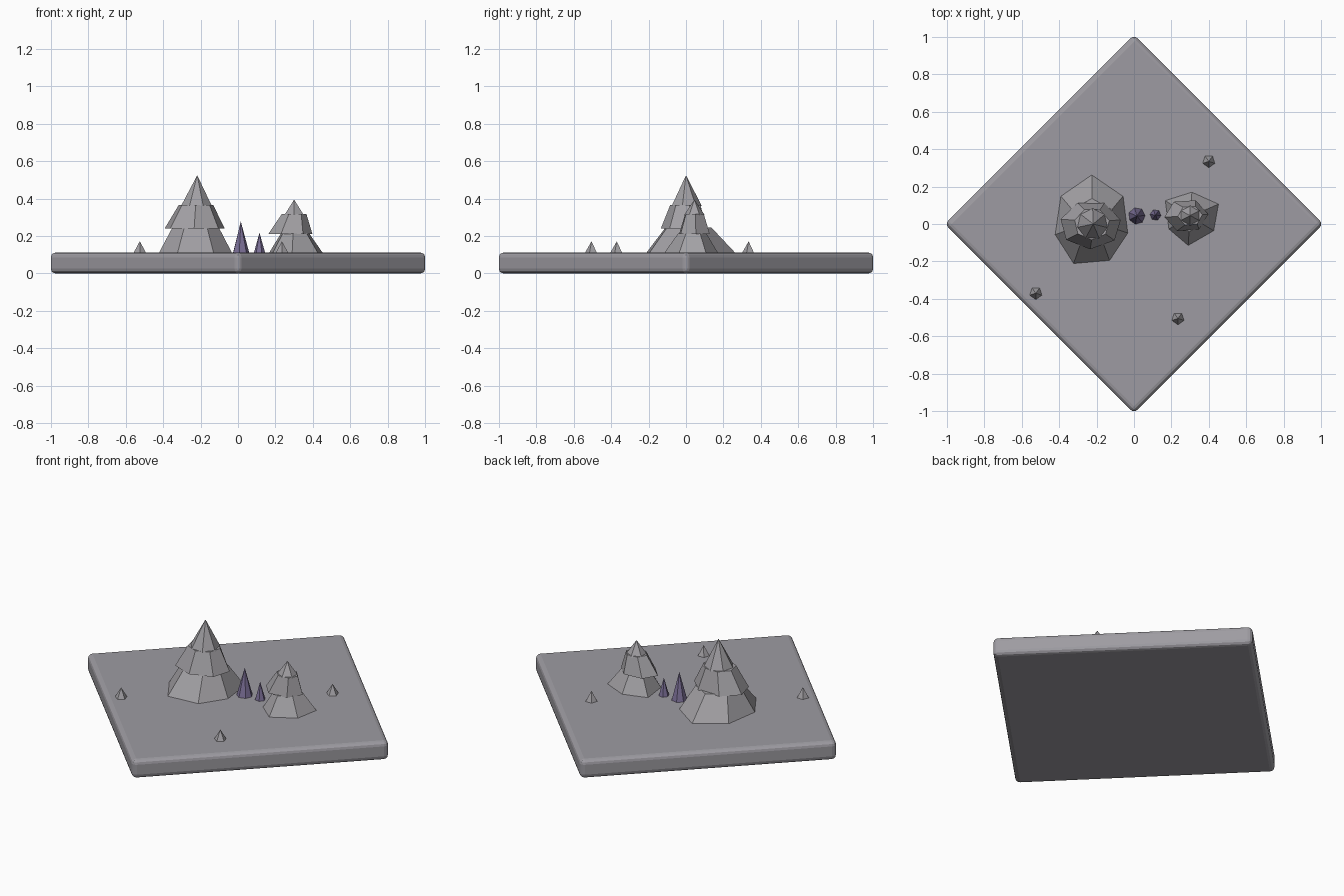
import bpy, bmesh, math

if "Cube" in bpy.data.objects:
    bpy.data.objects.remove(bpy.data.objects["Cube"])


def mat(name, col):
    m = bpy.data.materials.new(name)
    m.diffuse_color = (*col, 1)
    m.use_nodes = True
    m.node_tree.nodes["Principled BSDF"].inputs["Base Color"].default_value = m.diffuse_color
    return m


stone = mat("grey stone", (0.36, 0.35, 0.37))
slate = mat("slab grey", (0.34, 0.33, 0.36))
violet = mat("muted violet", (0.20, 0.16, 0.31))


def finish(name, bm, m):
    bmesh.ops.recalc_face_normals(bm, faces=bm.faces[:])
    me = bpy.data.meshes.new(name)
    bm.to_mesh(me)
    bm.free()
    me.materials.append(m)
    ob = bpy.data.objects.new(name, me)
    bpy.context.collection.objects.link(ob)
    return ob


def loft(bm, low, z0, high, z1):
    """Closed tier between two rings; a single top point makes a peak."""
    a = [bm.verts.new((x, y, z0)) for x, y in low]
    b = [bm.verts.new((x, y, z1)) for x, y in high]
    n = len(a)
    bm.faces.new(a[::-1])
    if len(b) > 1:
        bm.faces.new(b)
    for i in range(n):
        j = (i + 1) % n
        if len(b) > 1:
            bm.faces.new((a[i], a[j], b[j], b[i]))
        else:
            bm.faces.new((a[i], a[j], b[0]))


def ring(cx, cy, rx, ry, n, start):
    return [(cx + rx * math.cos(math.radians(start) + math.tau * i / n),
             cy + ry * math.sin(math.radians(start) + math.tau * i / n)) for i in range(n)]


# Diamond slab with softened edges
bm = bmesh.new()
s = ring(0, 0, 1.012, 1.012, 4, 0)
loft(bm, s, 0, s, 0.112)
slab = finish("base_slab", bm, slate)
bev = slab.modifiers.new("soft edges", "BEVEL")
bev.width = 0.026
bev.segments = 3

# Large tiered rock
foot = [(-.225, .273), (-.396, .155), (-.428, -.06), (-.326, -.22),
        (-.128, -.203), (-.027, -.05), (-.053, .155)]
bm = bmesh.new()
loft(bm, foot, 0.10, [(-.225 + (x + .225) * .62, y * .50) for x, y in foot], 0.245)
loft(bm, ring(-.232, -.005, .165, .13, 7, 12), 0.24, ring(-.225, 0, .095, .085, 7, 12), 0.365)
loft(bm, ring(-.222, 0, .085, .085, 7, 38), 0.36, [(-.218, 0)], 0.525)
finish("large_rock", bm, stone)

# Small tiered rock
foot = [(.31, .177), (.16, .13), (.18, -.03), (.289, -.123), (.433, -.04), (.46, .11)]
bm = bmesh.new()
loft(bm, foot, 0.10, [(.30 + (x - .30) * .5, .04 + (y - .04) * .5) for x, y in foot], 0.215)
loft(bm, ring(.28, .045, .118, .09, 6, 5), 0.212, ring(.30, .045, .066, .055, 6, 5), 0.318)
loft(bm, ring(.30, .045, .06, .055, 6, 30), 0.312, [(.30, .045)], 0.395)
finish("small_rock", bm, stone)

# Crystals and pebbles
for name, x, y, r, top, n, m in (
        ("tall_crystal", .015, .043, .048, .278, 7, violet),
        ("short_crystal", .115, .048, .033, .218, 6, violet),
        ("back_pebble", .40, .335, .041, .172, 5, stone),
        ("left_pebble", -.525, -.37, .041, .172, 5, stone),
        ("front_pebble", .235, -.505, .041, .172, 5, stone)):
    bm = bmesh.new()
    loft(bm, ring(x, y, r, r, n, 54), 0.10, [(x, y)], top)
    finish(name, bm, m)
